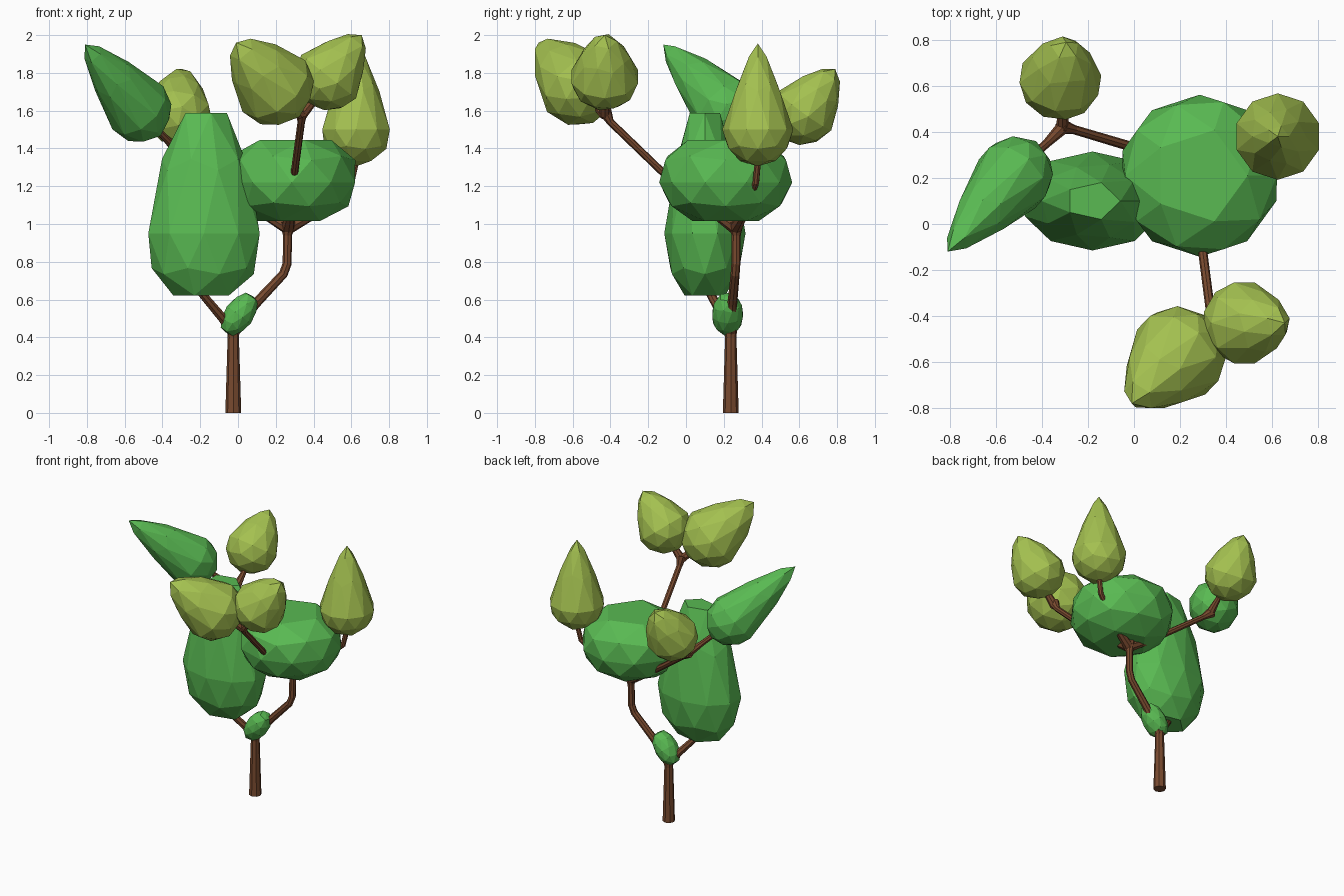
import bpy, bmesh
from mathutils import Vector

if "Cube" in bpy.data.objects:
    bpy.data.objects.remove(bpy.data.objects["Cube"])


def material(name, rgb):
    m = bpy.data.materials.new(name)
    m.diffuse_color = (*rgb, 1)
    m.use_nodes = True
    m.node_tree.nodes["Principled BSDF"].inputs["Base Color"].default_value = m.diffuse_color
    return m


GREEN = material("leaf_green", (0.10, 0.49, 0.085))
LIME = material("young_leaf_green", (0.37, 0.53, 0.08))
BARK = material("bark", (0.19, 0.068, 0.028))


def leaf_clump(name, mat, widest, tip, r, down, taper=0.0, lo=-1.0, hi=1.0):
    """Low-poly drop: widest ring at `widest`, pulled out to `tip`; lo/hi blunt the ends."""
    c = Vector(widest)
    axis = Vector(tip) - c
    q = axis.to_track_quat('Z', 'Y') if axis.xy.length > 0.05 else Vector((0, 0, 1)).to_track_quat('Z', 'Y')
    upright = axis.xy.length <= 0.05
    bm = bmesh.new()
    bmesh.ops.create_icosphere(bm, subdivisions=2, radius=1)
    for v in bm.verts:
        x, y, z = v.co
        up = max(z, 0)
        k = 1 - taper * up
        z = min(max(z, lo), hi)
        p = Vector((x * r[0] * k, y * r[1] * k, z * (axis.length if z > 0 else down)))
        v.co = c + (p if upright else q @ p)
    me = bpy.data.meshes.new(name)
    bm.to_mesh(me)
    bm.free()
    me.materials.append(mat)
    ob = bpy.data.objects.new(name, me)
    bpy.context.collection.objects.link(ob)
    return ob


# Leaf clumps
leaf_clump("tall_foliage", GREEN, (-.18, .10, .95), (-.18, .09, 1.70), (.31, .215), .41, .3, -.8, .85)
leaf_clump("wide_foliage", GREEN, (.285, .21, 1.22), (.285, .21, 1.485), (.352, .352), .24, -.15, -.85, .85)
leaf_clump("long_left_leaf", GREEN, (-.53, .20, 1.615), (-.81, -.12, 1.95), (.17, .18), .20, .5)
leaf_clump("fork_sprout", GREEN, (.005, .22, .52), (.085, .22, .63), (.085, .078), .13, 0, -.9, .9)
leaf_clump("tall_right_leaf", LIME, (.625, .38, 1.50), (.635, .36, 1.955), (.188, .188), .195, .6)
leaf_clump("back_leaf", LIME, (-.32, .63, 1.60), (-.295, .79, 1.82), (.182, .175), .19, .4)
leaf_clump("front_left_leaf", LIME, (.19, -.57, 1.73), (-.01, -.78, 1.96), (.215, .215), .21, .4)
leaf_clump("front_right_leaf", LIME, (.48, -.43, 1.78), (.655, -.43, 2.0), (.185, .185), .18, .4)

# Trunk and branches: points are x, y, z, radius
FORK, TOP = (-.025, .237), (.265, .262)
paths = {
    "trunk": [(*FORK, 0, .042), (*FORK, .40, .030), (*FORK, .47, .036)],
    "left_branch": [(*FORK, .43, .034), (-.08, .20, .50, .026), (-.19, .13, .63, .023), (-.2, .1, .75, .02)],
    "right_branch": [(*FORK, .43, .034), (.09, .245, .575, .026), (.24, .26, .735, .024),
                     (.26, .264, .79, .024), (.262, .266, .94, .024), (*TOP, 1.01, .045)],
    "front_branch": [(*TOP, .98, .036), (.28, .13, 1.07, .022), (.30, -.13, 1.28, .020),
                     (.335, -.40, 1.54, .020), (.338, -.43, 1.60, .036)],
    "front_left_twig": [(.338, -.43, 1.58, .030), (.24, -.52, 1.68, .018)],
    "front_right_twig": [(.338, -.43, 1.58, .030), (.44, -.43, 1.70, .018)],
    "back_branch": [(*TOP, .98, .036), (.11, .30, 1.07, .022), (-.26, .41, 1.34, .020), (-.32, .425, 1.39, .036)],
    "left_leaf_twig": [(-.31, .42, 1.38, .030), (-.38, .35, 1.45, .019), (-.47, .27, 1.54, .018)],
    "back_leaf_twig": [(-.31, .42, 1.38, .030), (-.31, .50, 1.45, .019), (-.315, .58, 1.54, .018)],
    "side_branch": [(*TOP, .98, .036), (.42, .31, 1.06, .022), (.60, .37, 1.22, .018), (.635, .385, 1.38, .017)],
}
for name, pts in paths.items():
    cu = bpy.data.curves.new(name, 'CURVE')
    cu.dimensions = '3D'
    cu.bevel_depth = 1
    cu.bevel_resolution = 2
    cu.use_fill_caps = True
    sp = cu.splines.new('POLY')
    sp.points.add(len(pts) - 1)
    sp.use_smooth = False
    for p, (x, y, z, rad) in zip(sp.points, pts):
        p.co = (x, y, z, 1)
        p.radius = rad
    cu.materials.append(BARK)
    ob = bpy.data.objects.new(name, cu)
    bpy.context.collection.objects.link(ob)
    bpy.ops.object.select_all(action='DESELECT')
    ob.select_set(True)
    bpy.context.view_layer.objects.active = ob
    bpy.ops.object.convert(target='MESH')
